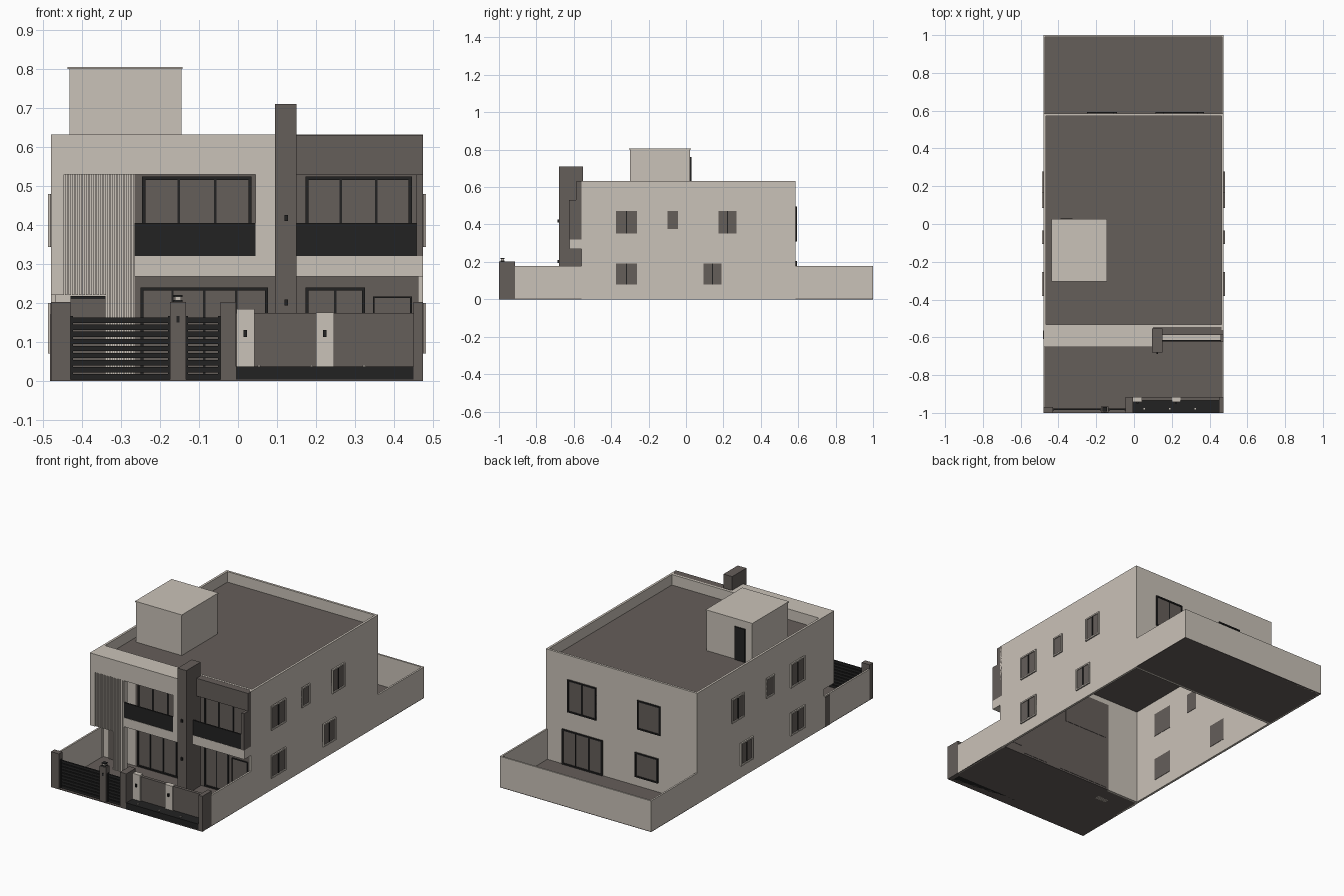
import bpy, bmesh

if "Cube" in bpy.data.objects:
    bpy.data.objects.remove(bpy.data.objects["Cube"])


def material(name, rgb):
    m = bpy.data.materials.new(name)
    m.use_nodes = True
    m.diffuse_color = (*rgb, 1)
    m.node_tree.nodes["Principled BSDF"].inputs["Base Color"].default_value = (*rgb, 1)
    return m


MATS = [material("warm_beige", (0.59, 0.54, 0.48)),
        material("stone_brown", (0.13, 0.112, 0.102)),
        material("charcoal", (0.016, 0.016, 0.016))]
BEIGE, BROWN, DARK = range(3)


def part(name, *boxes):
    """Each box is (x0, x1, y0, y1, z0, z1, colour)."""
    bm = bmesh.new()
    for x0, x1, y0, y1, z0, z1, col in boxes:
        verts = bmesh.ops.create_cube(bm, size=1)["verts"]
        for v in verts:
            v.co = ((x0 + x1) / 2 + v.co.x * (x1 - x0),
                    (y0 + y1) / 2 + v.co.y * (y1 - y0),
                    (z0 + z1) / 2 + v.co.z * (z1 - z0))
        for f in {f for v in verts for f in v.link_faces}:
            f.material_index = col
    mesh = bpy.data.meshes.new(name)
    bm.to_mesh(mesh)
    bm.free()
    for m in MATS:
        mesh.materials.append(m)
    obj = bpy.data.objects.new(name, mesh)
    bpy.context.collection.objects.link(obj)
    return obj


# House extents
L, R, F, B = -0.48, 0.475, -0.545, 0.585
T, TOP = 0.013, 0.632
PLANES = {"front": F, "back": B, "left": R, "right": L}


def on_wall(wall, u0, u1, z0, z1, d0, d1, col):
    """Box on a wall: u runs along it, d points outward."""
    sign = 1 if wall in ("back", "left") else -1
    a, b = sorted((PLANES[wall] + sign * d0, PLANES[wall] + sign * d1))
    if wall in ("front", "back"):
        return (u0, u1, a, b, z0, z1, col)
    return (a, b, u0, u1, z0, z1, col)


def window(name, wall, u0, u1, z0, z1, panes, frame=DARK, w=0.008):
    out = 0.008
    boxes = [on_wall(wall, u0, u1, z0, z1, -T - 0.002, 0.003, BROWN)]
    for a, b in ((u0, u0 + w), (u1 - w, u1)):
        boxes.append(on_wall(wall, a, b, z0, z1, 0, out, frame))
    for a, b in ((z0, z0 + w), (z1 - w, z1)):
        boxes.append(on_wall(wall, u0, u1, a, b, 0, out, frame))
    for i in range(1, panes):
        u = u0 + (u1 - u0) * i / panes
        boxes.append(on_wall(wall, u - 0.003, u + 0.003, z0 + w, z1 - w, 0, 0.006, DARK))
    part(name, *boxes)


# Shell: open underneath, with a sunken roof behind the parapet
part("left_wall", (R - T, R, -0.56, B, 0, TOP, BEIGE))
part("right_wall", (L, L + T, -0.56, B, 0, TOP, BEIGE))
part("back_wall", (L + T, R - T, B - T, B, 0, TOP, BEIGE))
part("front_wall", (L + T, -0.265, F, F + T, 0, 0.53, BEIGE),
     (-0.265, R - T, F, F + T, 0, 0.53, BROWN),
     (L + T, R - T, F, F + T, 0.53, TOP, BEIGE))
part("roof", (L + T, R - T, F + T, B - T, 0.56, 0.572, BROWN))
part("stair_tower", (-0.433, -0.145, -0.3, 0.022, 0.572, 0.8, BEIGE),
     (-0.437, -0.142, -0.304, 0.026, 0.8, 0.806, BEIGE))
part("tower_door", (-0.39, -0.325, 0.022, 0.029, 0.572, 0.76, DARK))

# Projecting frame over the entrance and balcony
part("portal_frame", (L, 0.1, -0.65, F, 0.53, TOP, BEIGE),
     (L, -0.447, -0.65, F, 0.22, 0.53, BEIGE),
     (0.045, 0.1, -0.65, F, 0.32, 0.53, BEIGE),
     (-0.265, 0.1, -0.65, F, 0.268, 0.32, BEIGE))
slats = []
for i in range(20):
    x = -0.444 + i * 0.009
    slats.append((x, x + 0.006, -0.645, -0.615, 0.22 if x < -0.343 else 0, 0.53, BEIGE))
part("vertical_slats", *slats)
part("entrance_door", (-0.43, -0.34, F - 0.006, F, 0, 0.21, BROWN),
     (-0.43, -0.34, F - 0.009, F, 0.21, 0.218, DARK))
part("left_balcony_slab", (0.1, R, -0.622, F, 0.268, 0.32, BEIGE))
part("upper_fascia", (0.1, R, -0.587, F, 0.53, TOP - 0.001, BROWN))
part("balcony_fin", (0.458, R, -0.625, F, 0.32, 0.53, BROWN))
part("right_balcony_panel", (-0.265, 0.045, -0.648, -0.64, 0.32, 0.405, DARK))
part("left_balcony_panel", (0.15, 0.458, -0.621, -0.613, 0.32, 0.405, DARK))
part("tall_pillar", (0.095, 0.15, -0.68, -0.552, 0, 0.71, BROWN))
part("pillar_lamps", *[(0.119, 0.128, -0.688, -0.68, z, z + 0.016, DARK)
                       for z in (0.193, 0.41)])

# Front windows
window("upper_right_window", "front", -0.246, 0.035, 0.32, 0.524, 3)
window("upper_left_window", "front", 0.173, 0.446, 0.32, 0.524, 3)
window("lower_right_window", "front", -0.25, 0.077, 0.01, 0.24, 4)
window("lower_left_window", "front", 0.173, 0.326, 0.01, 0.24, 2)
window("small_front_window", "front", 0.346, 0.446, 0.05, 0.216, 1, w=0.004)

# Back windows
window("back_upper_left_window", "back", 0.155, 0.335, 0.31, 0.495, 2)
window("back_upper_right_window", "back", -0.25, -0.105, 0.33, 0.495, 1)
window("back_patio_door", "back", 0.115, 0.37, 0.005, 0.205, 3)
window("back_lower_right_window", "back", -0.235, -0.09, 0.055, 0.195, 1)

# Matching side windows
for side in ("left", "right"):
    for i, (y0, y1, z0, z1, panes) in enumerate((
            (-0.382, -0.253, 0.343, 0.48, 2), (-0.107, -0.035, 0.367, 0.48, 1),
            (0.165, 0.277, 0.343, 0.48, 2), (-0.382, -0.253, 0.07, 0.2, 2),
            (0.085, 0.197, 0.07, 0.2, 2))):
        window(f"{side}_side_window_{i + 1}", side, y0, y1, z0, z1, panes, BEIGE)

# Yards and boundary walls
H = 0.177
part("front_yard", (L, R, -1, F, 0, 0.004, BROWN))
part("back_yard", (L, R, B, 1, 0, 0.004, BROWN))
part("back_yard_walls", (L, L + 0.01, B, 1, 0, H, BEIGE),
     (R - 0.01, R, B, 1, 0, H, BEIGE),
     (L + 0.01, R - 0.01, 0.99, 1, 0, H, BEIGE))
part("front_side_walls", (L, L + 0.01, -0.97, -0.56, 0, H, BEIGE),
     (R - 0.01, R, -0.915, -0.56, 0, H, BEIGE))
part("side_wall_panel", (L - 0.002, L, -0.61, -0.565, 0, 0.17, BROWN))

# Street fence
part("fence_posts", (L, -0.43, -1, -0.968, 0, 0.202, BROWN),
     (-0.174, -0.134, -0.998, -0.965, 0, 0.202, BROWN),
     (-0.045, -0.005, -1, -0.915, 0, 0.202, BROWN),
     (0.45, R, -1, -0.915, 0, 0.202, BROWN))
part("post_lamp", (-0.166, -0.142, -0.992, -0.97, 0.202, 0.207, DARK),
     (-0.162, -0.146, -0.989, -0.973, 0.207, 0.215, BEIGE),
     (-0.166, -0.142, -0.992, -0.97, 0.215, 0.22, DARK))
part("post_intercom", (-0.158, -0.15, -1, -0.998, 0.15, 0.166, DARK))
for name, x0, x1 in (("car_gate", -0.43, -0.174), ("foot_gate", -0.134, -0.045)):
    bars = [(x0, x1, -0.986, -0.978, 0.004 + i * 0.018, 0.018 + i * 0.018, DARK)
            for i in range(9)]
    bars += [(x, x + 0.006, -0.988, -0.976, 0.004, 0.166, DARK) for x in (x0, x1 - 0.006)]
    part(name, *bars)
part("fence_wall", (-0.005, 0.45, -0.935, -0.917, 0, 0.174, BROWN))
panels = []
for x, top in ((-0.004, 0.184), (0.2, 0.176)):
    panels.append((x, x + 0.046, -0.943, -0.915, 0.03, top, BEIGE))
    panels.append((x + 0.018, x + 0.027, -0.95, -0.943, 0.113, 0.13, DARK))
part("fence_accent_panels", *panels)
part("planter", (-0.005, 0.45, -1, -0.935, 0, 0.037, DARK))
part("planter_lights", *[(x, x + 0.008, -0.983, -0.975, 0.037, 0.041, BEIGE)
                         for x in (0.05, 0.185, 0.32)])
